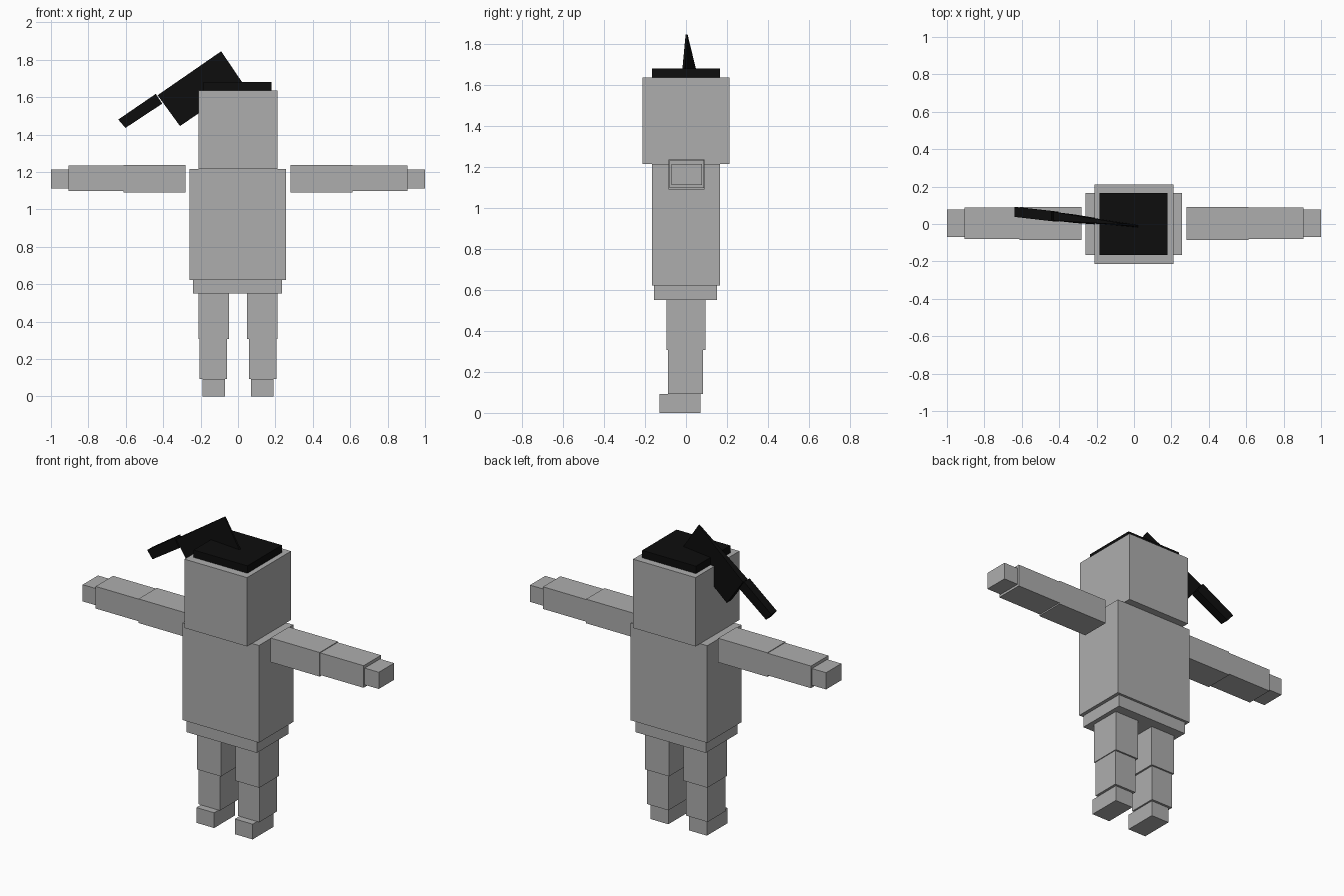
import bpy
import bmesh

old = bpy.data.objects.get("Cube")
if old:
    bpy.data.objects.remove(old, do_unlink=True)


def material(name, value):
    m = bpy.data.materials.new(name)
    col = (value, value, value, 1)
    m.diffuse_color = col
    m.use_nodes = True
    m.node_tree.nodes["Principled BSDF"].inputs["Base Color"].default_value = col
    return m


grey = material("stone grey", 0.42)
black = material("hair black", 0.004)


def slab(name, corners, mat):
    """Solid from four outline corners (x, z, y_front, y_back)."""
    bm = bmesh.new()
    front = [bm.verts.new((x, y0, z)) for x, z, y0, y1 in corners]
    back = [bm.verts.new((x, y1, z)) for x, z, y0, y1 in corners]
    bm.faces.new(front)
    bm.faces.new(back[::-1])
    for i in range(4):
        j = (i + 1) % 4
        bm.faces.new((front[j], front[i], back[i], back[j]))
    bmesh.ops.recalc_face_normals(bm, faces=bm.faces)
    mesh = bpy.data.meshes.new(name)
    bm.to_mesh(mesh)
    bm.free()
    mesh.materials.append(mat)
    ob = bpy.data.objects.new(name, mesh)
    bpy.context.collection.objects.link(ob)
    return ob


def box(name, x, y, z, mat=grey):
    return slab(name, [(x[0], z[0], *y), (x[1], z[0], *y),
                       (x[1], z[1], *y), (x[0], z[1], *y)], mat)


# Body
box("head", (-0.212, 0.21), (-0.213, 0.211), (1.215, 1.635))
box("torso", (-0.26, 0.257), (-0.165, 0.167), (0.622, 1.215))
box("pelvis", (-0.24, 0.236), (-0.155, 0.152), (0.55, 0.622))

# Limbs, mirrored to both sides
limbs = [
    ("upper_arm", (0.28, 0.612), (-0.086, 0.09), (1.09, 1.237)),
    ("forearm", (0.612, 0.905), (-0.081, 0.087), (1.098, 1.233)),
    ("hand", (0.905, 1.0), (-0.07, 0.077), (1.112, 1.214)),
    ("upper_leg", (0.049, 0.21), (-0.095, 0.094), (0.307, 0.55)),
    ("lower_leg", (0.06, 0.205), (-0.087, 0.084), (0.093, 0.307)),
    ("foot", (0.07, 0.19), (-0.13, 0.07), (0.0, 0.093)),
]
for side, s in (("left", 1), ("right", -1)):
    for name, (a, b), y, z in limbs:
        box(f"{side}_{name}", sorted((s * a, s * b)), y, z)

# Hair: flat cap, tapering lock and a slim tail
box("hair_cap", (-0.184, 0.179), (-0.165, 0.167), (1.635, 1.68), black)
slab("hair_lock", [(-0.09, 1.845, -0.002, 0.008), (0.025, 1.675, -0.018, -0.006),
                   (-0.31, 1.445, 0.005, 0.05), (-0.43, 1.61, 0.018, 0.065)], black)
slab("hair_tail", [(-0.64, 1.48, 0.038, 0.092), (-0.602, 1.435, 0.035, 0.088),
                   (-0.405, 1.565, 0.012, 0.066), (-0.44, 1.617, 0.015, 0.07)], black)
